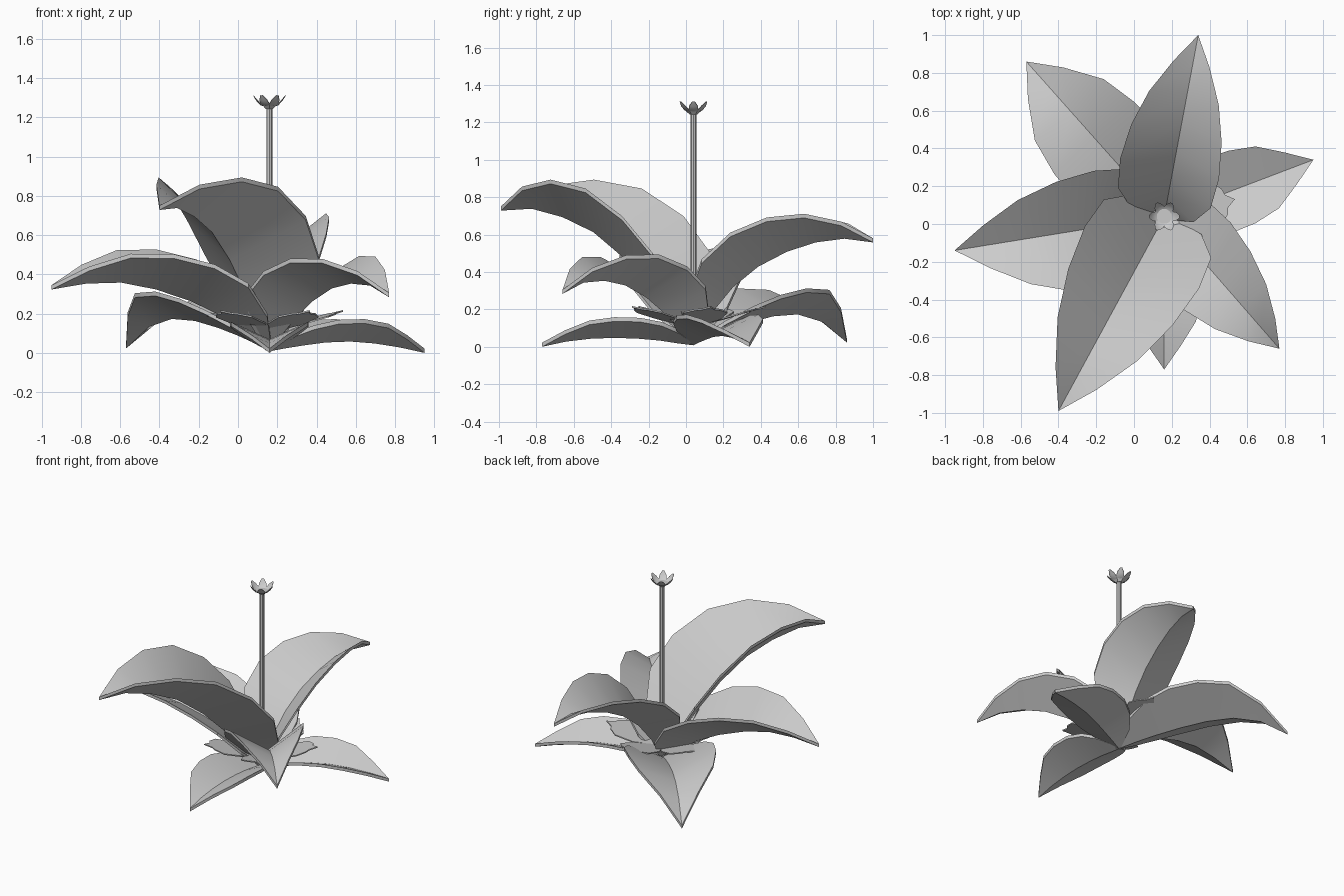
import bpy
import bmesh
from math import cos, sin, pi, atan2, hypot
from mathutils import Vector

if "Cube" in bpy.data.objects:
    bpy.data.objects.remove(bpy.data.objects["Cube"], do_unlink=True)

grey = bpy.data.materials.new("light_grey")
grey.use_nodes = True
COLOUR = (0.6, 0.6, 0.6, 1)
grey.diffuse_color = COLOUR
grey.node_tree.nodes["Principled BSDF"].inputs["Base Color"].default_value = COLOUR

CENTRE = Vector((0.16, 0.04, 0))


def finish(bm, name, thickness=0):
    """Turn a bmesh into a named, shaded object, extruded straight down if asked."""
    if thickness:
        new = bmesh.ops.extrude_face_region(bm, geom=bm.faces[:], use_keep_orig=True)
        verts = [g for g in new["geom"] if isinstance(g, bmesh.types.BMVert)]
        bmesh.ops.translate(bm, verts=verts, vec=(0, 0, -thickness))
        bmesh.ops.recalc_face_normals(bm, faces=bm.faces[:])
    mesh = bpy.data.meshes.new(name)
    bm.to_mesh(mesh)
    bm.free()
    obj = bpy.data.objects.new(name, mesh)
    bpy.context.collection.objects.link(obj)
    mesh.materials.append(grey)
    bpy.ops.object.select_all(action='DESELECT')
    obj.select_set(True)
    bpy.context.view_layer.objects.active = obj
    bpy.ops.object.shade_smooth_by_angle(angle=pi / 6)


def add_blade(bm, angle, rib, widths, rise, tilt=0):
    """Folded blade: rib is (radius, height) points, edges lifted by rise."""
    out = Vector((cos(angle), sin(angle), 0))
    side = Vector((-sin(angle), cos(angle), 0))
    up = Vector((0, 0, 1))
    rows = []
    for i, ((r, z), w) in enumerate(zip(rib, widths)):
        a, b = rib[max(i - 1, 0)], rib[min(i + 1, len(rib) - 1)]
        slope = atan2(b[1] - a[1], b[0] - a[0])
        normal = up * cos(slope) - out * sin(slope)
        mid = CENTRE + out * r + up * z
        lift = normal * w * rise
        rows.append([bm.verts.new(mid + side * w * (1 + tilt) + lift * (1 - tilt)),
                     bm.verts.new(mid),
                     bm.verts.new(mid - side * w * (1 - tilt) + lift * (1 + tilt))])
    for low, high in zip(rows, rows[1:]):
        for k in (0, 1):
            bm.faces.new((low[k], low[k + 1], high[k + 1], high[k]))
    # a zero-width row becomes a single pointed tip
    bmesh.ops.remove_doubles(bm, verts=bm.verts[:], dist=0.0005)


# Large folded leaves: tip x, tip y, widths, width scale, rise, tilt, midrib heights
STEPS = (0, .1, .22, .36, .52, .68, .84, 1)
TAPERED = (.02, .18, .268, .285, .26, .2, .103, 0)
BROAD = (.02, .15, .225, .26, .255, .218, .112, 0)
leaves = {
    "back_leaf": (.34, 1.0, TAPERED, .96, .67, .07,
                  (.03, .2, .34, .45, .53, .58, .6, .58)),
    "tall_front_leaf": (-.40, -.99, TAPERED, 1.03, .78, 0,
                        (.03, .17, .33, .495, .635, .715, .76, .75)),
    "front_left_leaf": (.77, -.66, TAPERED, .97, .61, -.05,
                        (.03, .11, .2, .285, .35, .375, .365, .305)),
    "right_leaf": (-.95, -.14, TAPERED, 1, .6, .07,
                   (.03, .11, .21, .285, .345, .38, .375, .345)),
    "back_right_leaf": (-.57, .86, BROAD, 1.02, .45, 0,
                        (.03, .07, .11, .15, .185, .195, .155, .045)),
    "left_leaf": (.95, .34, BROAD, .95, .45, 0,
                  (.03, .045, .06, .075, .08, .07, .05, .022)),
    "low_front_leaf": (.16, -.77, BROAD, .95, .45, 0,
                       (.03, .04, .055, .065, .07, .065, .05, .022)),
}
for name, (x, y, widths, scale, rise, tilt, heights) in leaves.items():
    dx, dy = x - CENTRE.x, y - CENTRE.y
    length = hypot(dx, dy)
    rib = [(s * length, z) for s, z in zip(STEPS, heights)]
    bm = bmesh.new()
    add_blade(bm, atan2(dy, dx), rib, [w * length * scale for w in widths], rise, tilt)
    finish(bm, name, 0.022)

# Inner rosette of shallow petals with notched ends
outline = ((.02, -.02), (.16, -.11), (.28, -.12), (.33, -.07), (.34, -.035),
           (.385, 0), (.34, .035), (.33, .07), (.28, .12), (.16, .11), (.02, .02))
bm = bmesh.new()
for i in range(5):
    a = 0.24 + i * 2 * pi / 5
    ring = []
    for r, t in outline:
        ring.append(bm.verts.new(CENTRE + Vector((r * cos(a) - t * sin(a),
                                                  r * sin(a) + t * cos(a),
                                                  0.11 + 0.28 * r))))
    bm.faces.new(ring)
finish(bm, "inner_rosette", 0.008)


def cone(name, low, high, r_low, r_high, sides):
    bm = bmesh.new()
    bmesh.ops.create_cone(bm, cap_ends=True, segments=sides, radius1=r_low,
                          radius2=r_high, depth=high - low)
    bmesh.ops.translate(bm, verts=bm.verts[:],
                        vec=CENTRE + Vector((0, 0, (low + high) / 2)))
    finish(bm, name)


# Central stalk, and the cup under the flower head
cone("stalk", 0.03, 1.25, 0.016, 0.016, 8)
cone("flower_cup", 1.243, 1.265, 0.022, 0.045, 6)

# Small blunt petals of the flower head
bm = bmesh.new()
for i in range(6):
    add_blade(bm, i * pi / 3,
              ((.015, 1.255), (.045, 1.265), (.066, 1.287), (.082, 1.312)),
              (.012, .026, .023, .007), 0.2)
finish(bm, "flower_petals", 0.004)
